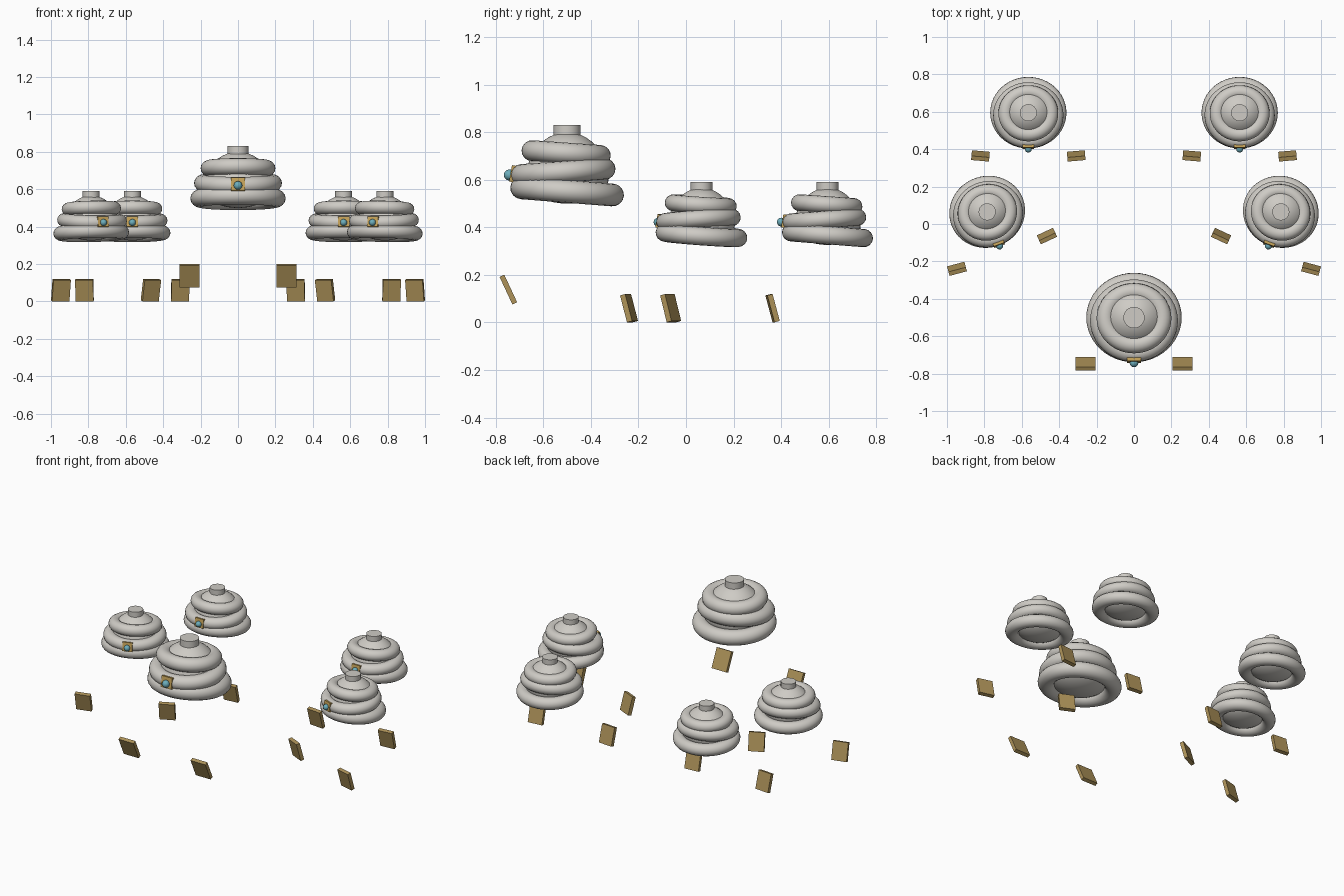
import bpy
from math import radians
from mathutils import Matrix, Vector

if "Cube" in bpy.data.objects:
    bpy.data.objects.remove(bpy.data.objects["Cube"])


def material(name, rgb):
    m = bpy.data.materials.new(name)
    m.diffuse_color = (*rgb, 1)
    m.use_nodes = True
    m.node_tree.nodes["Principled BSDF"].inputs["Base Color"].default_value = m.diffuse_color
    return m


CLOTH = material("cloth", (0.62, 0.60, 0.56))
BROWN = material("brown", (0.42, 0.29, 0.10))
GOLD = material("gold", (0.55, 0.36, 0.10))
TEAL = material("teal", (0.15, 0.42, 0.50))


def place(name, mat, group, loc, scale=(1, 1, 1), tilt=0, yaw=0, smooth=True):
    """Shape the last primitive locally, then move it into its group frame."""
    o = bpy.context.object
    o.name = name
    o.data.materials.append(mat)
    if smooth:
        bpy.ops.object.shade_smooth_by_angle(angle=radians(40))
    rot = Matrix.Rotation(radians(yaw), 4, 'Z') @ Matrix.Rotation(radians(tilt), 4, 'X')
    o.data.transform(Matrix.Translation(loc) @ rot @ Matrix.Diagonal((*scale, 1)))
    o.matrix_world = group
    return o


def turban(x, y, z, s, turn):
    g = Matrix.Translation((x, y, z)) @ Matrix.Rotation(radians(turn), 4, 'Z') @ Matrix.Scale(s, 4)
    # Wrapped rolls: major radius, minor radius, y offset, height, tilt
    for name, R, r, dy, h, tilt in (("lower_roll", .203, .052, 0, .061, -4.5),
                                    ("middle_roll", .186, .049, -.017, .143, 4),
                                    ("upper_roll", .152, .048, -.004, .222, -4)):
        bpy.ops.mesh.primitive_torus_add(major_radius=R, minor_radius=r,
                                         major_segments=48, minor_segments=16)
        place(name, CLOTH, g, (0, dy, h), (1, .94, .92), tilt)
    # Domed core, flattened underneath
    bpy.ops.mesh.primitive_uv_sphere_add(radius=1, segments=40, ring_count=20)
    for v in bpy.context.object.data.vertices:
        if v.co.z < 0:
            v.co.z *= .5
    place("turban_core", CLOTH, g, (0, 0, .11), (.185, .174, .2))
    # Top button
    bpy.ops.mesh.primitive_cylinder_add(radius=.057, depth=.045, vertices=32)
    place("top_button", CLOTH, g, (0, 0, .318))
    # Brooch plate and gem
    bpy.ops.mesh.primitive_cube_add(size=1)
    place("brooch", GOLD, g, (0, -.226, .135), (.075, .024, .07), -10, smooth=False)
    bpy.ops.mesh.primitive_uv_sphere_add(radius=.023, segments=20, ring_count=12)
    place("gem", TEAL, g, (0, -.243, .13))


def cuffs(x, y, z, turn, dx, dy, size, tilt, yaw):
    g = Matrix.Translation((x, y, z)) @ Matrix.Rotation(radians(turn), 4, 'Z')
    for side in (-1, 1):
        bpy.ops.mesh.primitive_cube_add(size=1)
        place("cuff_plate", BROWN, g, (side * dx, dy, 0), size, tilt, side * yaw, smooth=False)


# Large front figure
turban(0, -.5, .49, 1, 0)
cuffs(0, -.5, .138, 0, .26, -.247, (.107, .022, .128), 25, 0)

# Four smaller figures, mirrored left and right
for side in (-1, 1):
    for x, y, turn in ((.785, .065, -20), (.565, .595, 0)):
        turban(side * x, y, .318, .8, side * turn)
        cuffs(side * x, y, .06, side * turn, .256, -.231, (.096, .023, .117), 15, 5)
